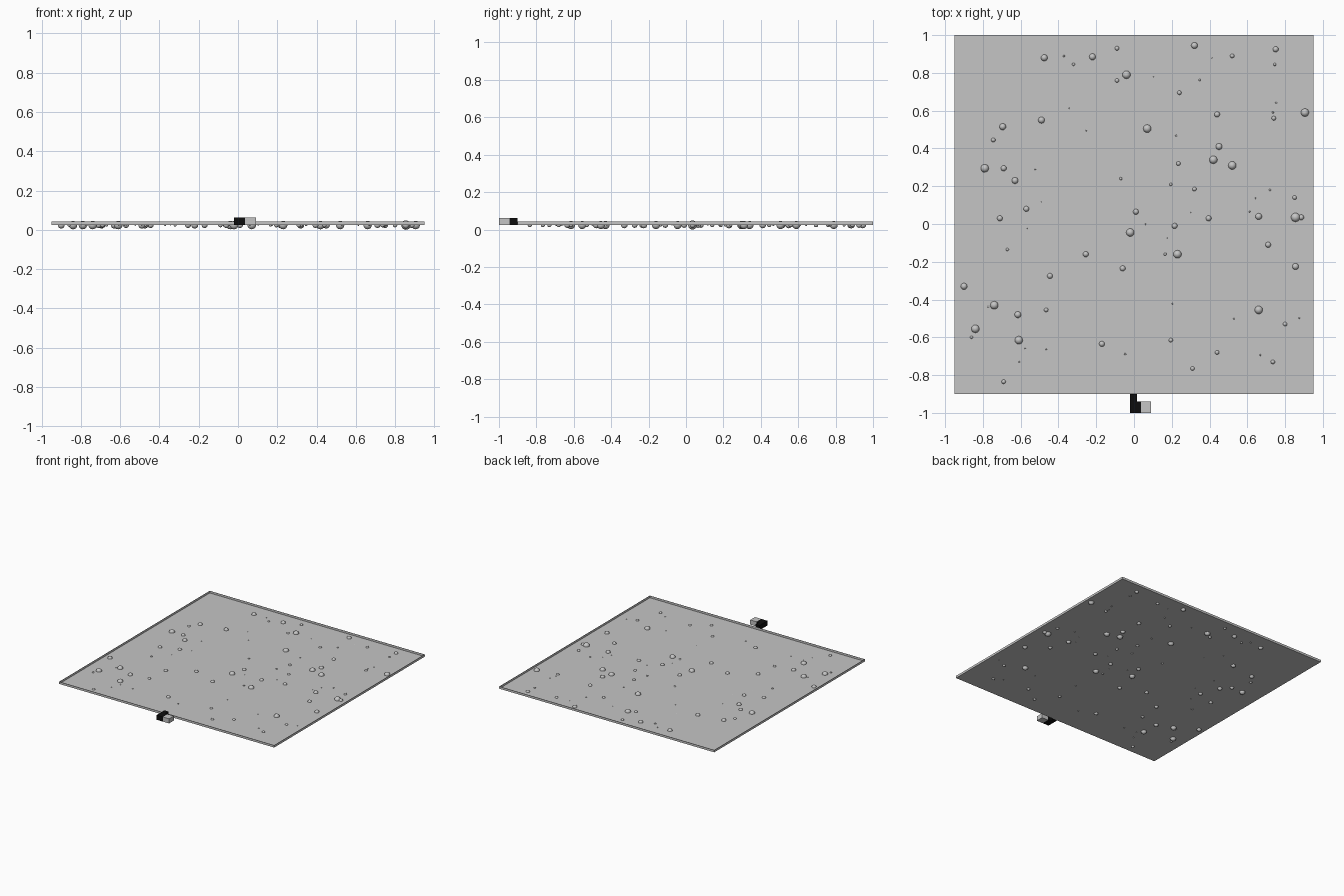
import bpy, bmesh, random
from mathutils import Matrix, Vector

if "Cube" in bpy.data.objects:
    bpy.data.objects.remove(bpy.data.objects["Cube"])

FLOOR_Z = 0.024


def material(name, rgb):
    m = bpy.data.materials.new(name)
    m.diffuse_color = (*rgb, 1)
    m.use_nodes = True
    m.node_tree.nodes["Principled BSDF"].inputs["Base Color"].default_value = m.diffuse_color
    return m


GREY = material("light grey", (0.56, 0.56, 0.56))
BLACK = material("black", (0.004, 0.004, 0.004))


def add_object(name, bm, mat):
    mesh = bpy.data.meshes.new(name)
    bm.to_mesh(mesh)
    bm.free()
    mesh.materials.append(mat)
    ob = bpy.data.objects.new(name, mesh)
    bpy.context.collection.objects.link(ob)
    return ob


def box(name, lo, hi, mat, open_top=False):
    lo, hi = Vector(lo), Vector(hi)
    bm = bmesh.new()
    bmesh.ops.create_cube(bm, size=1, matrix=Matrix.Translation((lo + hi) / 2)
                          @ Matrix.Diagonal((*(hi - lo), 1)))
    if open_top:
        bm.normal_update()
        top = [f for f in bm.faces if f.normal.z > 0.9]
        bmesh.ops.delete(bm, geom=top, context='FACES_ONLY')
    return add_object(name, bm, mat)


# Shallow open tray with thin walls
tray = box("tray", (-0.95, -0.9, FLOOR_Z), (0.95, 1.0, 0.042), GREY, open_top=True)
shell = tray.modifiers.new("wall thickness", 'SOLIDIFY')
shell.thickness = 0.002
shell.offset = -1

# Crank on the front edge: black stem and elbow, grey grip
box("crank_stem", (-0.02, -0.94, 0.025), (0.016, -0.9, 0.062), BLACK)
box("crank_elbow", (-0.02, -1.0, 0.025), (0.036, -0.94, 0.062), BLACK)
box("crank_grip", (0.036, -1.0, 0.025), (0.091, -0.94, 0.062), GREY)

# Beads set halfway through the tray floor, grouped by radius
BEADS = {
    0.0215: [(.855, .035), (.23, -.16), (.07, .505), (.42, .34), (.52, .31), (-.74, -.43),
             (-.79, .295), (-.04, .79), (-.02, -.045), (.905, .59), (.66, -.455),
             (-.61, -.615), (-.84, -.555)],
    0.0175: [(.66, .04), (-.695, .515), (-.475, .88), (-.22, .885), (-.49, .55), (-.63, .23),
             (.45, .41), (.855, -.225), (-.9, -.33), (-.615, -.48), (.32, .945)],
    0.0150: [(.01, .065), (.215, -.01), (.395, .03), (.71, -.11), (.885, .035), (-.57, .08),
             (-.71, .03), (-.69, .295), (-.445, -.275), (-.255, -.16), (-.06, -.235),
             (-.17, -.635), (.44, .58), (.75, .925)],
    0.0115: [(.52, .89), (.24, .695), (.74, .56), (.32, .185), (.235, .32), (-.465, -.455),
             (.8, -.53), (.735, -.73), (.44, -.68), (.31, -.765), (.195, -.615),
             (-.69, -.835), (-.09, .76), (-.09, .93), (.85, .14), (-.745, .445)],
    0.0080: [(.745, .845), (-.32, .845), (.195, .21), (-.67, -.135), (-.86, -.6),
             (.165, -.16), (-.07, .24)],
}
beads = [(x, y, r) for r, spots in BEADS.items() for x, y in spots]

# Tiny beads scattered between the larger ones
random.seed(4)
beads += [(random.uniform(-0.88, 0.88), random.uniform(-0.85, 0.95),
           random.uniform(0.003, 0.006)) for _ in range(28)]
# The largest bead touches the ground
beads[0] = (.855, .035, FLOOR_Z)

bm = bmesh.new()
for x, y, r in beads:
    bmesh.ops.create_uvsphere(bm, u_segments=16, v_segments=10, radius=r,
                              matrix=Matrix.Translation((x, y, FLOOR_Z)))
for f in bm.faces:
    f.smooth = True
add_object("beads", bm, GREY)
